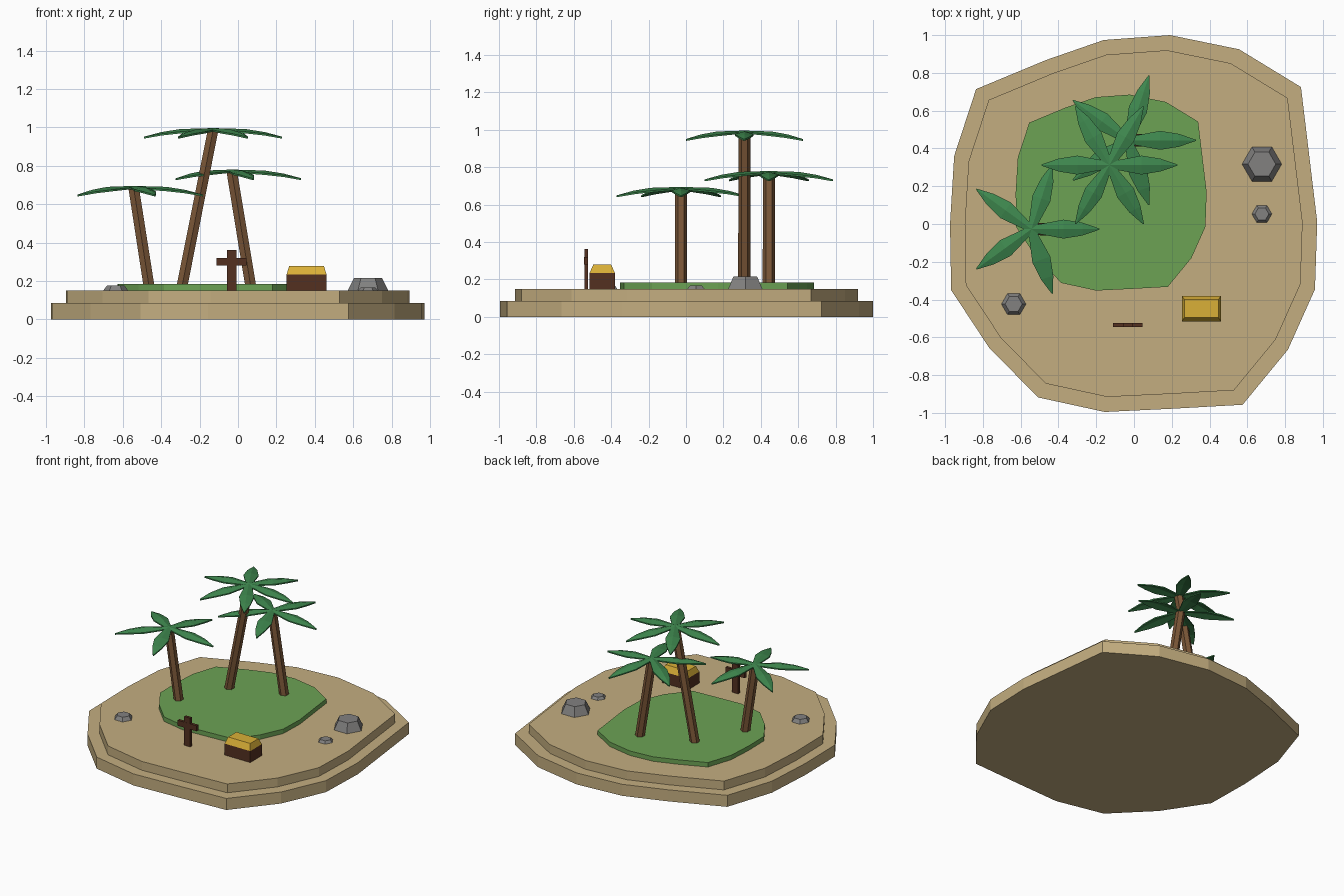
import bpy, bmesh, math

if "Cube" in bpy.data.objects:
    bpy.data.objects.remove(bpy.data.objects["Cube"])


def material(name, r, g, b):
    m = bpy.data.materials.new(name)
    lin = [((c / 255 + 0.055) / 1.055) ** 2.4 for c in (r, g, b)]
    m.diffuse_color = (*lin, 1)
    m.use_nodes = True
    m.node_tree.nodes["Principled BSDF"].inputs["Base Color"].default_value = m.diffuse_color
    return m


SAND = material("sand", 196, 174, 128)
GRASS = material("grass green", 108, 162, 84)
LEAF = material("palm green", 62, 135, 78)
TRUNK = material("trunk brown", 122, 86, 55)
WOOD = material("dark wood", 84, 48, 32)
GOLD = material("gold", 218, 176, 55)
ROCK = material("rock grey", 130, 129, 128)


def add_object(name, bm, mat):
    bmesh.ops.recalc_face_normals(bm, faces=bm.faces)
    mesh = bpy.data.meshes.new(name)
    bm.to_mesh(mesh)
    bm.free()
    mesh.materials.append(mat)
    ob = bpy.data.objects.new(name, mesh)
    bpy.context.collection.objects.link(ob)
    return ob


def loft(name, bottom, top, mat):
    """Closed solid between two matching rings of 3D points."""
    bm = bmesh.new()
    a = [bm.verts.new(p) for p in bottom]
    b = [bm.verts.new(p) for p in top]
    n = len(a)
    bm.faces.new(a[::-1])
    bm.faces.new(b)
    for i in range(n):
        j = (i + 1) % n
        bm.faces.new((a[i], a[j], b[j], b[i]))
    return add_object(name, bm, mat)


def hexagon(x, y, z, r, start=0.0):
    return [(x + r * math.cos(start + i * math.pi / 3),
             y + r * math.sin(start + i * math.pi / 3), z) for i in range(6)]


def rect(x, y, z, w, d):
    return [(x + sx * w / 2, y + sy * d / 2, z)
            for sx, sy in ((-1, -1), (1, -1), (1, 1), (-1, 1))]


# Island tiers: one irregular outline reused at three scales
OUTLINE = [(0.97, 0.01), (0.884, 0.725), (0.556, 0.925), (0.19, 1.0),
           (-0.16, 0.974), (-0.466, 0.868), (-0.836, 0.714), (-0.952, 0.36),
           (-0.974, 0.0), (-0.968, -0.35), (-0.767, -0.655), (-0.508, -0.918),
           (-0.155, -0.995), (0.2, -0.978), (0.575, -0.957), (0.815, -0.665),
           (0.958, -0.346)]


def slab(name, scale, cx, cy, z0, z1, mat):
    ring = [(cx + x * scale, cy + y * scale) for x, y in OUTLINE]
    loft(name, [(x, y, z0) for x, y in ring], [(x, y, z1) for x, y in ring], mat)


slab("lower_sand", 1.0, 0, 0, 0, 0.085, SAND)
slab("upper_sand", 0.92, 0, 0, 0.085, 0.15, SAND)
slab("grass_patch", 0.52, -0.12, 0.165, 0.15, 0.183, GRASS)

# Frond stations: distance out, ridge height, half width, edge drop
FROND = [(0.0, 0.0, 0.018, 0.006), (0.17, -0.005, 0.05, 0.014),
         (0.27, -0.021, 0.034, 0.009), (0.36, -0.045, 0.003, 0.001)]


def palm(name, base_x, top_x, y, z, count):
    # Leaning six-sided trunk
    loft(name + "_trunk", hexagon(base_x, y, 0.15, 0.033, math.pi / 2),
         hexagon(top_x, y, z - 0.012, 0.032, math.pi / 2), TRUNK)
    # Crown of folded, drooping fronds
    bm = bmesh.new()
    for k in range(count):
        a = k * 2 * math.pi / count
        c, s = math.cos(a), math.sin(a)
        rows = []
        for r, h, w, drop in FROND:
            rows.append([bm.verts.new((top_x + r * c - t * w * s,
                                       y + r * s + t * w * c,
                                       z + h - abs(t) * drop)) for t in (-1, 0, 1)])
        for p, q in zip(rows, rows[1:]):
            for i in (0, 1):
                bm.faces.new((p[i], q[i], q[i + 1], p[i + 1]))
    # Give the leaves a thin body below the top surface
    top = bm.faces[:]
    dup = bmesh.ops.duplicate(bm, geom=bm.verts[:] + bm.edges[:] + top)
    pairs = dup["vert_map"]
    low_faces = [g for g in dup["geom"] if isinstance(g, bmesh.types.BMFace)]
    border = [e for f in top for e in f.edges if e.is_boundary]
    for e in border:
        v, w = e.verts
        bm.faces.new((v, w, pairs[w], pairs[v]))
    for v in {v for f in low_faces for v in f.verts}:
        v.co.z -= 0.009
    add_object(name + "_fronds", bm, LEAF)


palm("tall_palm", -0.296, -0.13, 0.312, 0.996, 6)
palm("middle_palm", 0.07, -0.032, 0.443, 0.78, 5)
palm("short_palm", -0.46, -0.543, -0.027, 0.695, 5)

# Wooden cross marker
loft("cross_post", rect(-0.033, -0.534, 0.15, 0.048, 0.02),
     rect(-0.033, -0.534, 0.362, 0.048, 0.02), WOOD)
loft("cross_bar", rect(-0.033, -0.534, 0.28, 0.156, 0.021),
     rect(-0.033, -0.534, 0.32, 0.156, 0.021), WOOD)

# Chest with tapered lid
loft("chest_body", rect(0.357, -0.448, 0.15, 0.208, 0.136),
     rect(0.357, -0.448, 0.234, 0.208, 0.136), WOOD)
loft("chest_lid", rect(0.357, -0.448, 0.234, 0.208, 0.136),
     rect(0.357, -0.448, 0.279, 0.18, 0.096), GOLD)

# Six-sided tapered rocks
for name, x, y, r, h in (("large_rock", 0.677, 0.317, 0.105, 0.065),
                         ("small_rock", 0.677, 0.053, 0.053, 0.017),
                         ("left_rock", -0.637, -0.424, 0.065, 0.026)):
    loft(name, hexagon(x, y, 0.15, r), hexagon(x, y, 0.15 + h, r * 0.7), ROCK)
